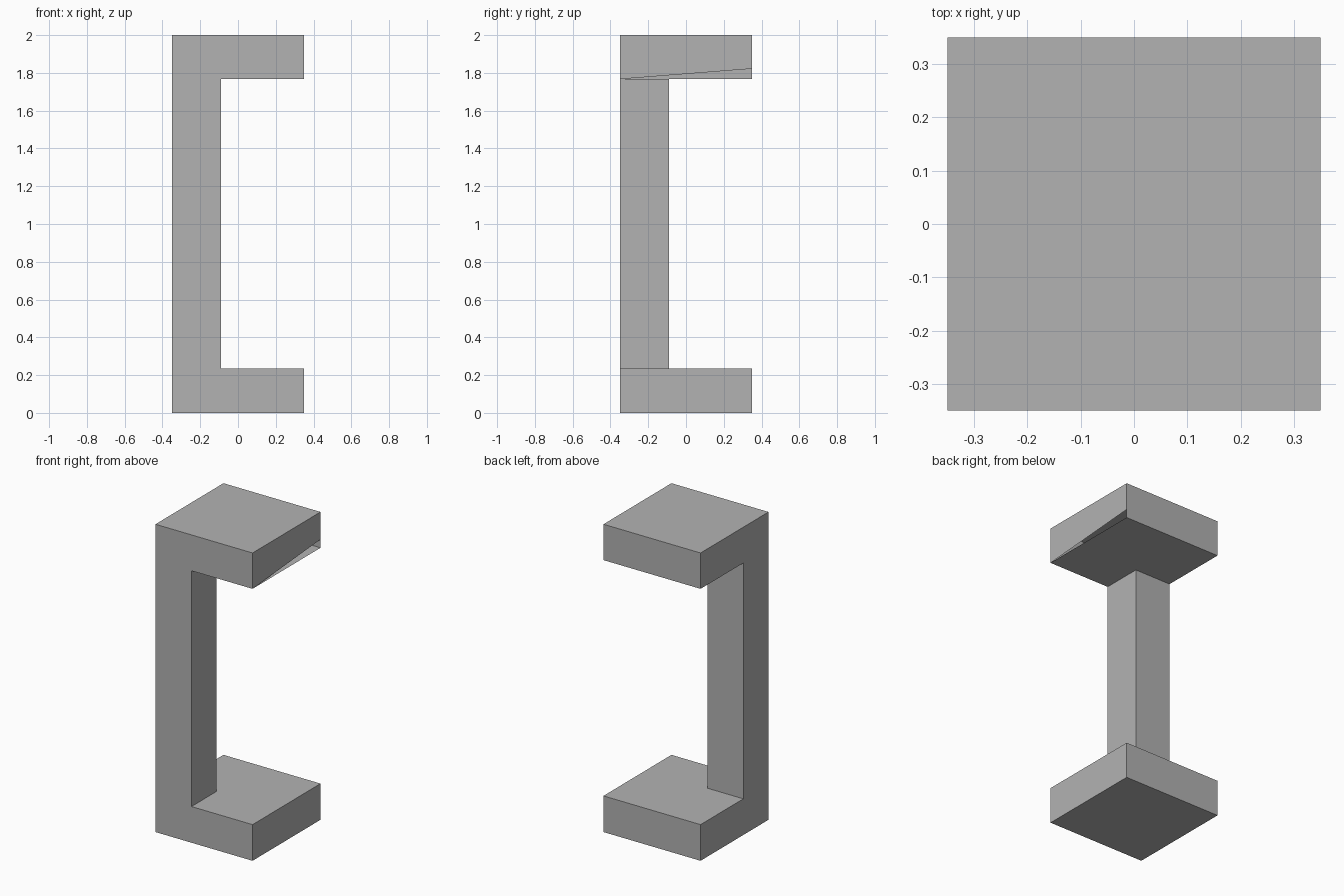
import bpy
import bmesh
from mathutils import Vector

default = bpy.data.objects.get("Cube")
if default:
    bpy.data.objects.remove(default)

HALF = 0.349
GRID = [-HALF, -0.09, HALF]          # column edge divides the slabs
LEVELS = [0.0, 0.235, 1.767, 2.0]    # base, column, cap


def grey_material():
    mat = bpy.data.materials.new("mid_grey")
    colour = (0.448, 0.448, 0.448, 1.0)
    mat.diffuse_color = colour
    mat.use_nodes = True
    mat.node_tree.nodes["Principled BSDF"].inputs["Base Color"].default_value = colour
    return mat


def solid(i, j, k):
    """Slabs fill their layer; the column fills one corner of the middle."""
    if not (0 <= i < 2 and 0 <= j < 2 and 0 <= k < 3):
        return False
    return k != 1 or (i == 0 and j == 0)


bm = bmesh.new()

# Outer shell of the base slab, corner column and cap slab
for i in range(2):
    for j in range(2):
        for k in range(3):
            if not solid(i, j, k):
                continue
            for axis in range(3):
                for side in (0, 1):
                    near = [i, j, k]
                    near[axis] += 2 * side - 1
                    if solid(*near):
                        continue
                    u, v = (axis + 1) % 3, (axis + 2) % 3
                    loop = [(0, 0), (1, 0), (1, 1), (0, 1)]
                    corners = []
                    for a, b in loop if side else reversed(loop):
                        c = [i, j, k]
                        c[axis] += side
                        c[u] += a
                        c[v] += b
                        corners.append(bm.verts.new((GRID[c[0]], GRID[c[1]], LEVELS[c[2]])))
                    bm.faces.new(corners)
bmesh.ops.remove_doubles(bm, verts=bm.verts[:], dist=0.0001)
bmesh.ops.dissolve_limit(bm, angle_limit=0.01, verts=bm.verts[:], edges=bm.edges[:])

# Wedge-shaped opening along the lower edge of the cap's left side
side_face = next(f for f in bm.faces
                 if f.normal.x > 0.9 and f.calc_center_median().z > 1.8)
start = Vector((HALF, -HALF, LEVELS[2]))
slope = Vector((0, 2 * HALF, 0.055))
bmesh.ops.bisect_plane(bm, geom=[side_face] + list(side_face.edges) + list(side_face.verts),
                       dist=0.0001, plane_co=start,
                       plane_no=slope.cross(Vector((1, 0, 0))))
wedge = [f for f in bm.faces if f.normal.x > 0.9 and len(f.verts) == 3]
bmesh.ops.delete(bm, geom=wedge, context='FACES')

mesh = bpy.data.meshes.new("bracket")
bm.to_mesh(mesh)
bm.free()
mesh.materials.append(grey_material())
bracket = bpy.data.objects.new("bracket", mesh)
bpy.context.collection.objects.link(bracket)
